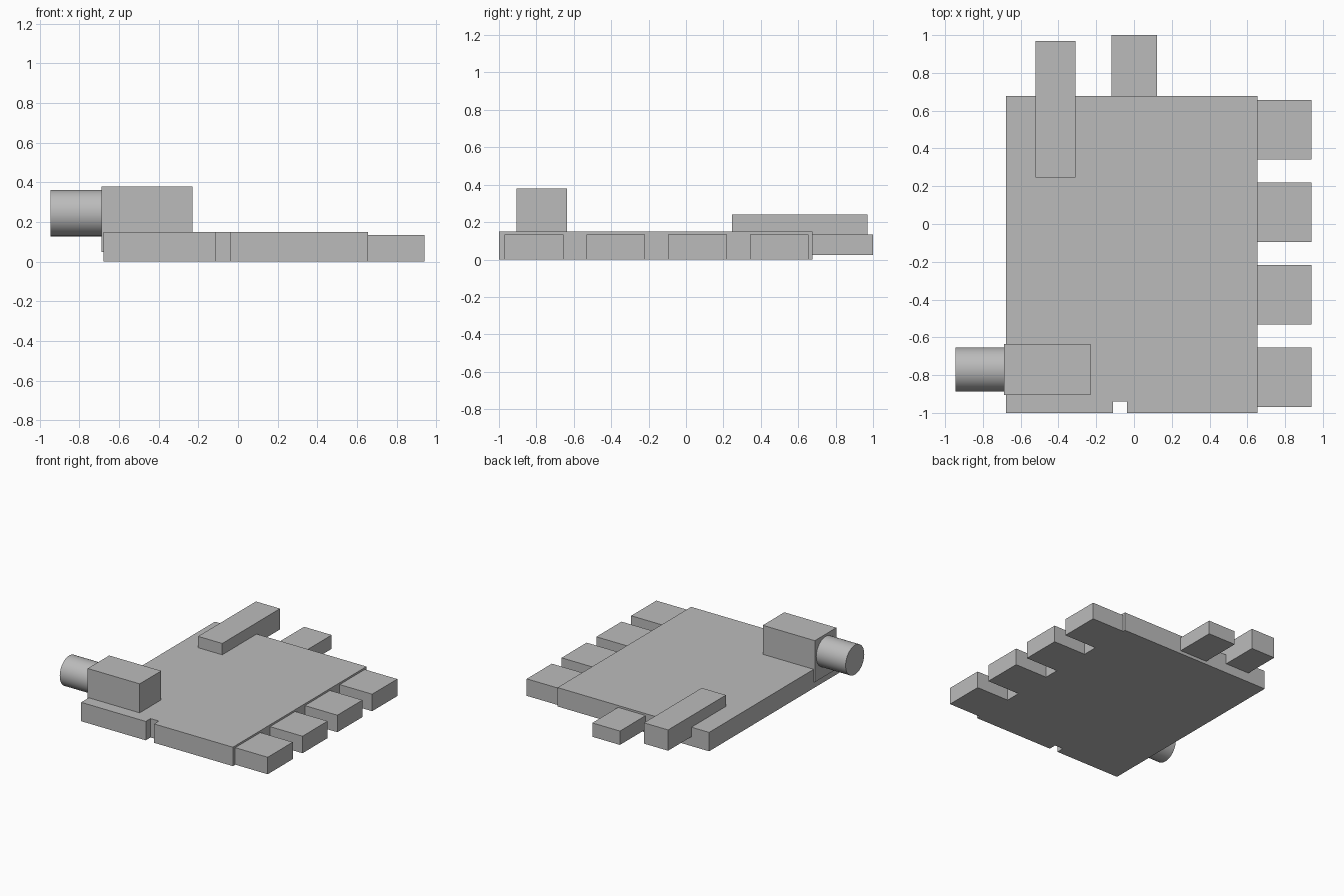
import bpy
import bmesh
from math import pi

if "Cube" in bpy.data.objects:
    bpy.data.objects.remove(bpy.data.objects["Cube"], do_unlink=True)

# One plain grey for every part
GREY = (0.5, 0.5, 0.5, 1)
mat = bpy.data.materials.new("plain_grey")
mat.use_nodes = True
mat.diffuse_color = GREY
mat.node_tree.nodes["Principled BSDF"].inputs["Base Color"].default_value = GREY


def box(name, x, y, z):
    """Box given by its (low, high) extent on each axis."""
    bpy.ops.mesh.primitive_cube_add(size=1, location=[sum(r) / 2 for r in (x, y, z)])
    ob = bpy.context.object
    ob.name = name
    ob.scale = [r[1] - r[0] for r in (x, y, z)]
    bpy.ops.object.transform_apply(location=False, rotation=False, scale=True)
    ob.data.materials.append(mat)
    return ob


def slab(name, outline, height):
    """Flat outline extruded upwards from the ground."""
    bm = bmesh.new()
    face = bm.faces.new([bm.verts.new((x, y, 0)) for x, y in outline])
    top = bmesh.ops.extrude_face_region(bm, geom=[face])["geom"]
    bmesh.ops.translate(bm, vec=(0, 0, height),
                        verts=[g for g in top if isinstance(g, bmesh.types.BMVert)])
    bmesh.ops.recalc_face_normals(bm, faces=bm.faces)
    mesh = bpy.data.meshes.new(name)
    bm.to_mesh(mesh)
    bm.free()
    ob = bpy.data.objects.new(name, mesh)
    bpy.context.collection.objects.link(ob)
    mesh.materials.append(mat)


# Board with a small notch in its front edge
slab("board", [(-0.677, -1), (-0.11, -1), (-0.11, -0.94), (-0.037, -0.94),
               (-0.037, -1), (0.655, -1), (0.655, 0.677), (-0.677, 0.677)], 0.15)

# Row of four connectors along the left edge
for i in range(4):
    y = -0.97 + i * 0.437
    box(f"side_connector_{i + 1}", (0.655, 0.94), (y, y + 0.315), (0, 0.135))

# Connectors at the back edge
box("back_connector", (-0.12, 0.123), (0.677, 1), (0.025, 0.135))
box("long_back_connector", (-0.522, -0.31), (0.245, 0.97), (0.075, 0.24))

# Round jack with its housing
box("jack_housing", (-0.687, -0.23), (-0.905, -0.635), (0.05, 0.38))
bpy.ops.mesh.primitive_cylinder_add(vertices=48, radius=0.117, depth=0.258,
                                    location=(-0.816, -0.77, 0.245),
                                    rotation=(0, pi / 2, 0))
barrel = bpy.context.object
barrel.name = "jack_barrel"
barrel.data.materials.append(mat)
bpy.ops.object.shade_smooth_by_angle()
